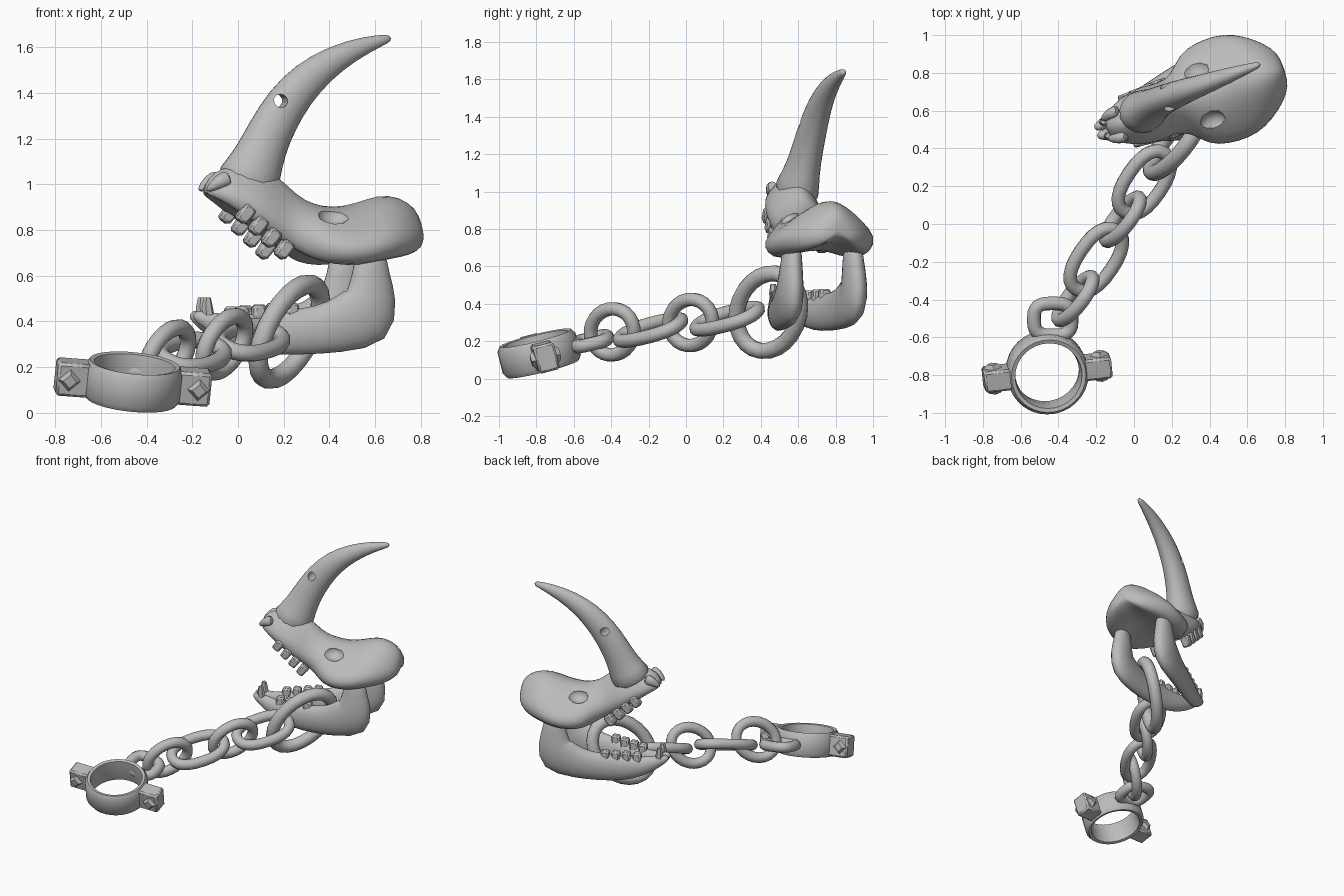
import bpy, bmesh, math
from mathutils import Matrix, Vector

if "Cube" in bpy.data.objects:
    bpy.data.objects.remove(bpy.data.objects["Cube"])

grey = bpy.data.materials.new("plain grey")
grey.diffuse_color = (0.5, 0.5, 0.5, 1)
grey.use_nodes = True
grey.node_tree.nodes["Principled BSDF"].inputs["Base Color"].default_value = (0.5, 0.5, 0.5, 1)

# Skull frame: local x runs from snout to back of head, local y is sideways
HEAD = Matrix.Translation((-0.1, 0.52, 0)) @ Matrix.Rotation(math.radians(18.5), 4, "Z")


def activate(ob):
    bpy.ops.object.select_all(action="DESELECT")
    ob.select_set(True)
    bpy.context.view_layer.objects.active = ob


def finish(name, bm, frame=Matrix(), subdiv=0, cutters=(), angle=40):
    bmesh.ops.recalc_face_normals(bm, faces=bm.faces)
    mesh = bpy.data.meshes.new(name)
    bm.to_mesh(mesh)
    bm.free()
    mesh.materials.append(grey)
    ob = bpy.data.objects.new(name, mesh)
    bpy.context.collection.objects.link(ob)
    ob.matrix_world = frame
    bpy.context.view_layer.update()
    activate(ob)
    if subdiv:
        ob.modifiers.new("smooth", "SUBSURF").levels = subdiv
        bpy.ops.object.modifier_apply(modifier="smooth")
    for cutter in cutters:
        mod = ob.modifiers.new("cut", "BOOLEAN")
        mod.operation, mod.object = "DIFFERENCE", cutter
        bpy.ops.object.modifier_apply(modifier=mod.name)
        bpy.data.objects.remove(cutter)
    activate(ob)
    bpy.ops.object.shade_smooth_by_angle(angle=math.radians(angle))
    return ob


def skin(rings, closed=False):
    """Bridge rings of points into a tube, capped unless closed."""
    bm = bmesh.new()
    loops = [[bm.verts.new(p) for p in ring] for ring in rings]
    pairs = list(zip(loops, loops[1:]))
    if closed:
        pairs.append((loops[-1], loops[0]))
    else:
        bm.faces.new(loops[0])
        bm.faces.new(loops[-1])
    n = len(loops[0])
    for a, b in pairs:
        for i in range(n):
            j = (i + 1) % n
            bm.faces.new((a[i], a[j], b[j], b[i]))
    return bm


def circle(n):
    return [(math.cos(2 * math.pi * i / n), math.sin(2 * math.pi * i / n)) for i in range(n)]


def loft(stations, sides=12):
    """Oval tube along (x, y, z, depth, half_width) stations."""
    pts = [Vector(s[:3]) for s in stations]
    rings = []
    for i, s in enumerate(stations):
        tangent = (pts[min(i + 1, len(pts) - 1)] - pts[max(i - 1, 0)]).normalized()
        side = (Vector((0, 1, 0)) - tangent * tangent.y).normalized()
        up = tangent.cross(side)
        rings.append([pts[i] + up * s[3] * c + side * s[4] * d for c, d in circle(sides)])
    return skin(rings)


def chain_link(name, centre, a, b, r, power=0.85):
    a, b = Vector(a), Vector(b)
    normal = a.cross(b).normalized()
    bend = lambda v: math.copysign(abs(v) ** power, v)
    path = [Vector(centre) + a * bend(c) + b * bend(d) for c, d in circle(24)]
    rings = []
    for i, p in enumerate(path):
        tangent = (path[(i + 1) % 24] - path[i - 1]).normalized()
        out = tangent.cross(normal)
        rings.append([p + out * r * c + normal * r * d for c, d in circle(10)])
    finish(name, skin(rings, True), angle=60)


def block(name, frame, size, taper, bevel):
    bm = bmesh.new()
    bmesh.ops.create_cube(bm, size=1)
    for v in bm.verts:
        if v.co.z > 0:
            v.co.x *= taper
            v.co.y *= taper
        v.co = Vector([c * s for c, s in zip(v.co, size)])
    bmesh.ops.bevel(bm, geom=bm.edges[:], offset=bevel, segments=1, affect="EDGES")
    finish(name, bm, frame)


def sphere_cutter(name, place, scale):
    bm = bmesh.new()
    bmesh.ops.create_icosphere(bm, subdivisions=2, radius=1)
    ob = finish(name, bm, HEAD @ Matrix.Translation(place) @ Matrix.Diagonal((*scale, 1)))
    ob.hide_render = True
    return ob


# Skull: upright slices as (distance back, half width, bottom, top)
slices = [(-0.05, 0.05, 0.95, 1.0), (0.0, 0.1, 0.92, 1.06), (0.06, 0.13, 0.87, 1.08),
          (0.13, 0.15, 0.82, 1.09), (0.21, 0.16, 0.76, 1.08), (0.29, 0.145, 0.71, 1.04),
          (0.37, 0.17, 0.66, 0.96), (0.44, 0.265, 0.63, 0.92), (0.54, 0.295, 0.615, 0.90),
          (0.65, 0.3, 0.625, 0.92), (0.75, 0.275, 0.645, 0.96), (0.85, 0.205, 0.66, 0.95),
          (0.92, 0.13, 0.70, 0.90), (0.945, 0.06, 0.75, 0.84)]
rings = []
for u, w, low, high in slices:
    # Narrow dome above the wide cheek line, hollow palate below it
    cheek = low + 0.38 * (high - low)
    rings.append([(u, w * c * (1 - 0.45 * d), cheek + (high - cheek) * d) if d > 0 else
                  (u, w * c, cheek - (cheek - low) * (min(1, -1.5 * d) - 0.65 * d ** 4))
                  for c, d in circle(16)])
sockets = [sphere_cutter("socket_cutter", (0.5, s * 0.15, 0.875), (0.075, 0.065, 0.055)) for s in (-1, 1)]
finish("skull", skin(rings), HEAD, 1, sockets)

# Horn with a bored hole
bm = bmesh.new()
bmesh.ops.create_cone(bm, cap_ends=True, segments=10, radius1=0.03, radius2=0.03, depth=0.6)
drill = finish("hole_cutter", bm, Matrix.Translation((0.175, 0.68, 1.365))
               @ Matrix.Rotation(math.radians(10), 4, "Z") @ Matrix.Rotation(math.pi / 2, 4, "X"))
drill.hide_render = True
horn = [(0.13, 0.02, 0.96, 0.17, 0.14), (0.19, 0.03, 1.06, 0.128, 0.105), (0.238, 0.043, 1.17, 0.107, 0.087),
        (0.302, 0.052, 1.29, 0.1, 0.08), (0.39, 0.057, 1.41, 0.091, 0.07),
        (0.505, 0.059, 1.51, 0.074, 0.058), (0.65, 0.062, 1.588, 0.05, 0.043),
        (0.79, 0.065, 1.632, 0.026, 0.023), (0.835, 0.066, 1.64, 0.014, 0.014)]
finish("horn", loft(horn, 14), HEAD, 1, [drill])

for side, label in ((1, "left"), (-1, "right")):
    # Lower jaw branch, from hinge round the corner to the chin
    jaw = [(0.66, 0.17, 0.72, 0.075, 0.05), (0.66, 0.175, 0.61, 0.083, 0.058),
           (0.66, 0.18, 0.51, 0.125, 0.066), (0.655, 0.18, 0.425, 0.172, 0.07),
           (0.49, 0.165, 0.37, 0.115, 0.062), (0.35, 0.14, 0.355, 0.105, 0.056),
           (0.2, 0.105, 0.345, 0.095, 0.05), (0.06, 0.065, 0.36, 0.07, 0.045),
           (-0.05, 0.03, 0.405, 0.04, 0.035), (-0.11, 0.02, 0.435, 0.02, 0.02)]
    finish(label + "_jaw", loft([(u, side * v, z, a, b) for u, v, z, a, b in jaw]), HEAD, 1)
    # Cheek teeth
    for i in range(4):
        place = Matrix.Translation((0.1 + 0.058 * i, side * (0.115 + 0.004 * i), 0.87 - 0.052 * i))
        block(f"{label}_upper_tooth_{i + 1}", HEAD @ place @ Matrix.Rotation(math.radians(218), 4, "Y"),
              (0.06, 0.065, 0.08), 0.9, 0.01)
        place = Matrix.Translation((0.1 + 0.07 * i, side * (0.075 + 0.018 * i), 0.425 + 0.005 * i))
        block(f"{label}_lower_tooth_{i + 1}", HEAD @ place, (0.06, 0.06, 0.08), 0.9, 0.01)
    # Front tooth and nose spur
    tooth = [(-0.04, 0.035, 0.41, 0.028, 0.025), (-0.05, 0.04, 0.46, 0.026, 0.022),
             (-0.05, 0.04, 0.505, 0.016, 0.015)]
    finish(label + "_front_tooth", loft([(u, side * v, z, a, b) for u, v, z, a, b in tooth], 6), HEAD)
    spur = [(0.05, 0.07, 1.03, 0.05, 0.045), (-0.01, 0.07, 1.01, 0.04, 0.035), (-0.06, 0.05, 0.97, 0.01, 0.02)]
    finish(label + "_nose_spur", loft([(u, side * v, z, a, b) for u, v, z, a, b in spur], 6), HEAD, 1)

# Chain: upright and lying links in turn
chain_link("jaw_link", (0.225, 0.44, 0.355), (0.12, 0.17, 0.035), (0.065, -0.005, 0.205), 0.044, 1.0)
for i, c in enumerate([(0.055, 0.22, 0.32), (-0.2, -0.19, 0.26)]):
    chain_link(f"lying_link_{i + 1}", c, (0.105, 0.155, 0.035), (0.08, -0.05, -0.045), 0.037)
for i, c in enumerate([(-0.06, 0.025, 0.3), (-0.31, -0.395, 0.25)]):
    chain_link(f"upright_link_{i + 1}", c, (0.085, 0.115, 0.02), (0.035, -0.015, 0.122), 0.037, 1.0)
chain_link("cuff_link", (-0.43, -0.505, 0.2), (0, 0.085, 0.02), (0.1, 0, -0.015), 0.037, 0.65)

# Cuff: turned ring, tipped forward and sideways
CUFF = (Matrix.Translation((-0.46, -0.785, 0.135)) @ Matrix.Rotation(math.radians(6), 4, "Y")
        @ Matrix.Rotation(math.radians(14), 4, "X"))
profile = [(0.178, -0.08), (0.198, -0.085), (0.215, -0.06), (0.215, 0.06),
           (0.198, 0.085), (0.178, 0.08), (0.17, 0)]
finish("cuff", skin([[(r * c, r * d, z) for r, z in profile] for c, d in circle(32)], True), CUFF)

# Lugs on both sides of the cuff, each with a four-sided bolt head front and back
for side, label in ((1, "left"), (-1, "right")):
    lug = CUFF @ Matrix.Rotation(math.radians(7), 4, "Z")
    block(label + "_lug", lug @ Matrix.Translation((side * 0.265, 0, 0)), (0.15, 0.115, 0.15), 1, 0.012)
    for face in (-1, 1):
        bm = bmesh.new()
        bmesh.ops.create_cone(bm, cap_ends=True, segments=4, radius1=0.052, radius2=0.03, depth=0.026)
        finish(label + ("_front_bolt" if face < 0 else "_back_bolt"), bm,
               lug @ Matrix.Translation((side * 0.285, face * 0.067, 0))
               @ Matrix.Rotation(-face * math.pi / 2, 4, "X"))
